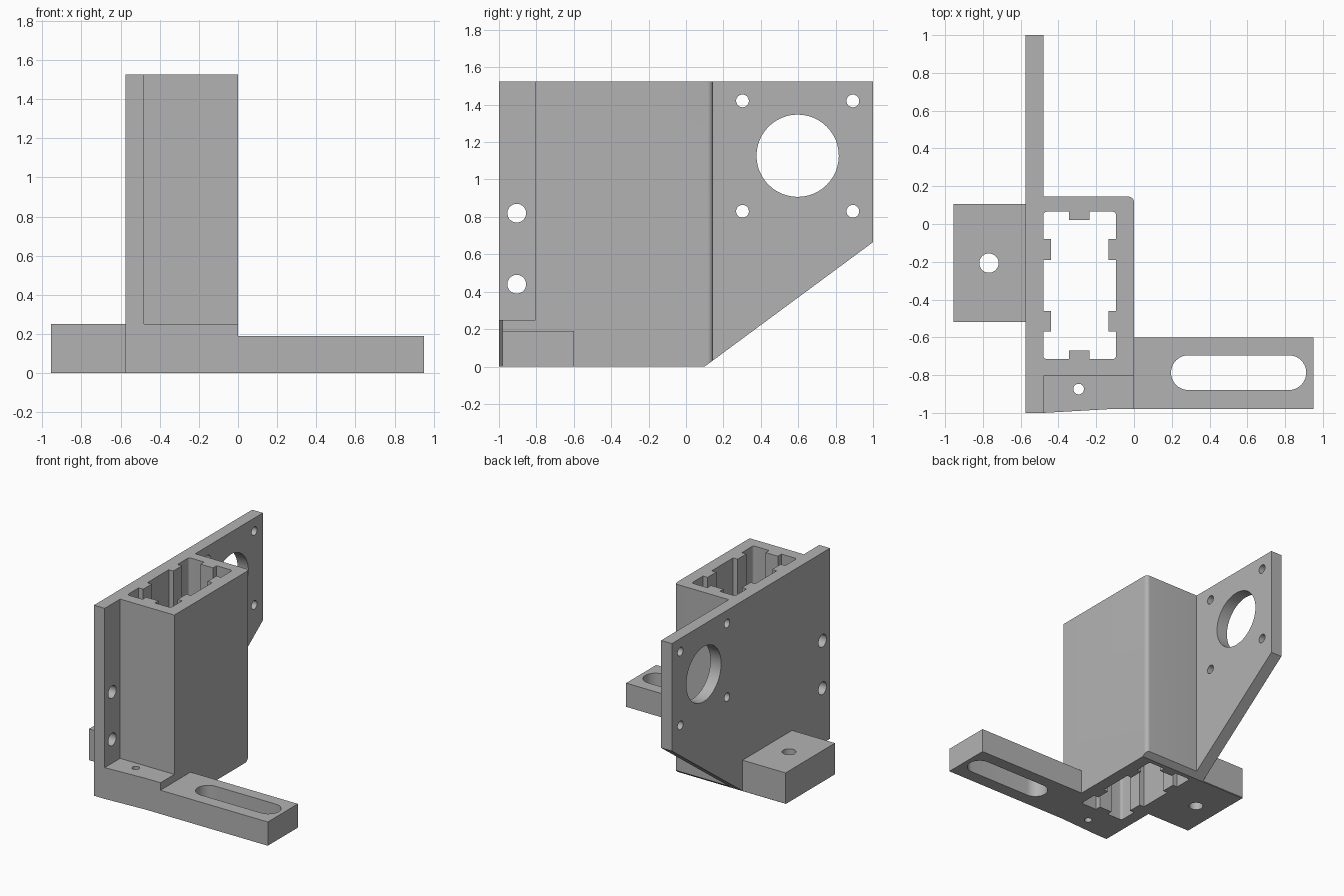
import bpy, bmesh, math

if "Cube" in bpy.data.objects:
    bpy.data.objects.remove(bpy.data.objects["Cube"], do_unlink=True)

grey = bpy.data.materials.new("plain grey")
grey.use_nodes = True
grey.diffuse_color = (0.45, 0.45, 0.45, 1)
grey.node_tree.nodes["Principled BSDF"].inputs["Base Color"].default_value = (0.45, 0.45, 0.45, 1)


def prism(name, pts, lo, hi, axis="z"):
    """Extrude a 2D outline: (x, y) along z, or (y, z) along x."""
    bm = bmesh.new()
    place = (lambda p, h: (p[0], p[1], h)) if axis == "z" else (lambda p, h: (h, p[0], p[1]))
    low = [bm.verts.new(place(p, lo)) for p in pts]
    high = [bm.verts.new(place(p, hi)) for p in pts]
    bm.faces.new(low)
    bm.faces.new(high)
    n = len(pts)
    for i in range(n):
        j = (i + 1) % n
        bm.faces.new((low[i], low[j], high[j], high[i]))
    bmesh.ops.recalc_face_normals(bm, faces=bm.faces)
    mesh = bpy.data.meshes.new(name)
    bm.to_mesh(mesh)
    bm.free()
    mesh.materials.append(grey)
    ob = bpy.data.objects.new(name, mesh)
    bpy.context.collection.objects.link(ob)
    return ob


def rect(x0, x1, y0, y1):
    return [(x0, y0), (x1, y0), (x1, y1), (x0, y1)]


def arc(cx, cy, r, a0, a1, n):
    angles = [math.radians(a0 + (a1 - a0) * i / n) for i in range(n + 1)]
    return [(cx + r * math.cos(a), cy + r * math.sin(a)) for a in angles]


def circle(cx, cy, r, n=48):
    return arc(cx, cy, r, 0, 360, n)[:-1]


def rounded(x0, x1, y0, y1, r, n=6):
    corners = [(x1 - r, y1 - r), (x0 + r, y1 - r), (x0 + r, y0 + r), (x1 - r, y0 + r)]
    return [p for i, (cx, cy) in enumerate(corners)
            for p in arc(cx, cy, r, 90 * i, 90 * i + 90, n)]


def combine(target, tool, operation):
    mod = target.modifiers.new("combine", "BOOLEAN")
    mod.operation = operation
    mod.solver = "EXACT"
    mod.object = tool
    bpy.context.view_layer.objects.active = target
    bpy.ops.object.modifier_apply(modifier=mod.name)
    bpy.data.objects.remove(tool, do_unlink=True)


TOP, FOOT, ARM = 1.525, 0.25, 0.19
XL, XI = -0.575, -0.48      # outer and inner side of the upright plate

# Upright side plate
body = prism("bracket_body", rect(-1, 1, 0, TOP), XL, XI, "x")

# Hollow column with one rounded back corner
column = prism("column", [(XL, -0.805), (0, -0.805)]
               + arc(-0.03, 0.115, 0.03, 0, 90, 8) + [(XL, 0.145)], 0, TOP)
combine(body, column, "UNION")

# Front foot with its slightly swept front edge, slotted arm, rear mounting block
foot = prism("foot", [(XL, -1), (XI, -1), (-0.13, -0.98), (0, -0.98),
                      (0, -0.76), (XL, -0.76)], 0, FOOT)
combine(body, foot, "UNION")
combine(body, prism("arm", rect(-0.05, 0.95, -0.98, -0.6), 0, ARM), "UNION")
combine(body, prism("mounting_block", rect(-0.955, -0.53, -0.52, 0.105), 0, FOOT), "UNION")

# Column cavity, keeping the guide ribs on its walls
cavity = prism("cavity", rounded(XI, -0.095, -0.715, 0.065, 0.018), -0.1, TOP + 0.1)
ribs = [rect(-0.345, -0.235, 0.02, 0.2), rect(-0.345, -0.235, -0.9, -0.67)]
for y0, y1 in ((-0.19, -0.08), (-0.57, -0.46)):
    ribs += [rect(-0.6, -0.44, y0, y1), rect(-0.135, 0.1, y0, y1)]
for outline in ribs:
    combine(cavity, prism("rib", outline, -0.3, TOP + 0.3), "DIFFERENCE")
combine(body, cavity, "DIFFERENCE")

# Sloped underside at the back
slope = 0.665 / 0.9
wedge = [(0.1 - 0.1 / slope, -0.1), (1.3, -0.1), (1.3, 1.2 * slope)]
combine(body, prism("slope_cut", wedge, -1, 1, "x"), "DIFFERENCE")

# Holes through the side plate: large bore, four corner holes, two front holes
bores = [(0.597, 1.127, 0.22), (-0.905, 0.82, 0.05), (-0.905, 0.44, 0.05)]
bores += [(y, z, 0.034) for y in (0.302, 0.892) for z in (0.83, 1.42)]
for y, z, r in bores:
    combine(body, prism("bore", circle(y, z, r), -0.7, -0.4, "x"), "DIFFERENCE")

# Vertical holes in block and foot, long slot in the arm
for x, y, r in ((-0.768, -0.207, 0.051), (-0.293, -0.874, 0.028)):
    combine(body, prism("hole", circle(x, y, r), -0.1, 0.4), "DIFFERENCE")
slot = arc(0.82, -0.787, 0.092, -90, 90, 20) + arc(0.288, -0.787, 0.092, 90, 270, 20)
combine(body, prism("slot", slot, -0.1, 0.4), "DIFFERENCE")

bpy.ops.object.select_all(action="DESELECT")
body.select_set(True)
bpy.context.view_layer.objects.active = body
bpy.ops.object.shade_smooth_by_angle(angle=math.radians(30))
